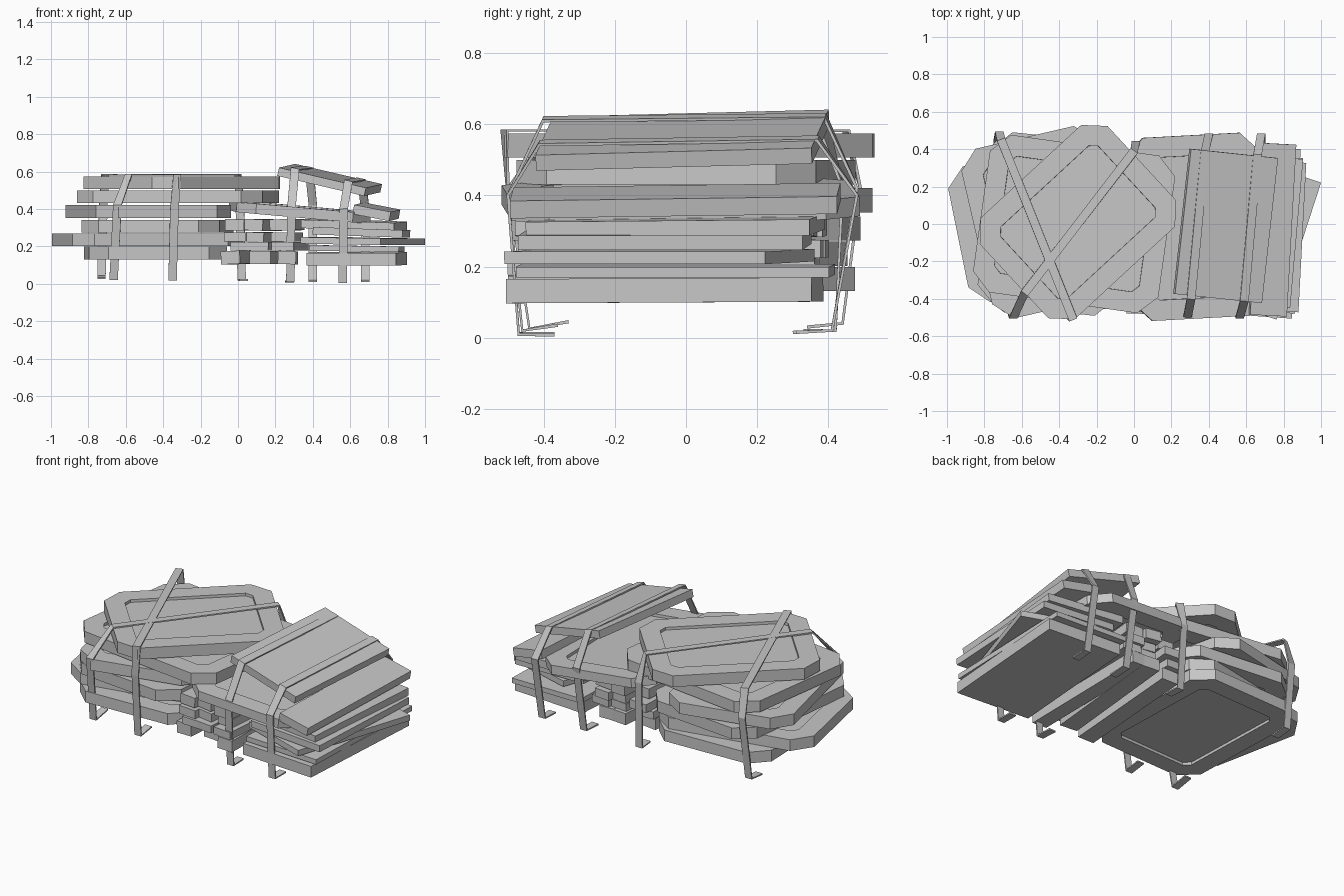
import bpy, bmesh, random
from math import radians
from mathutils import Vector

cube = bpy.data.objects.get("Cube")
if cube:
    bpy.data.objects.remove(cube, do_unlink=True)

grey = bpy.data.materials.new("plain_grey")
grey.use_nodes = True
grey.diffuse_color = (0.57, 0.57, 0.57, 1)
grey.node_tree.nodes["Principled BSDF"].inputs["Base Color"].default_value = (0.57, 0.57, 0.57, 1)


def finish(name, bm, loc=(0, 0, 0), rot=(0, 0, 0)):
    bmesh.ops.recalc_face_normals(bm, faces=bm.faces)
    mesh = bpy.data.meshes.new(name)
    bm.to_mesh(mesh)
    bm.free()
    mesh.materials.append(grey)
    ob = bpy.data.objects.new(name, mesh)
    bpy.context.collection.objects.link(ob)
    ob.location = loc
    ob.rotation_euler = [radians(a) for a in rot]
    return ob


def board(name, size, loc, rot):
    bm = bmesh.new()
    bmesh.ops.create_cube(bm, size=1)
    bmesh.ops.scale(bm, vec=size, verts=bm.verts)
    return finish(name, bm, loc, rot)


def panel(name, loc, rot, length=0.93, width=0.74, thick=0.068, cut=0.1):
    """Slab with cut corners and a recessed field on both sides."""
    bm = bmesh.new()
    hx, hy = length / 2, width / 2
    outline = []
    for sx, sy in ((1, 1), (-1, 1), (-1, -1), (1, -1)):
        pair = [(sx * hx, sy * (hy - cut)), (sx * (hx - cut), sy * hy)]
        outline += pair if sx == sy else pair[::-1]
    rings = [[bm.verts.new((x, y, z)) for x, y in outline] for z in (-thick / 2, thick / 2)]
    caps = [bm.faces.new(ring) for ring in rings]
    for i in range(8):
        j = (i + 1) % 8
        bm.faces.new((rings[0][i], rings[0][j], rings[1][j], rings[1][i]))
    bmesh.ops.recalc_face_normals(bm, faces=bm.faces)
    for f in caps:
        bmesh.ops.inset_region(bm, faces=[f], thickness=0.118)
        bmesh.ops.inset_region(bm, faces=[f], thickness=0.001, depth=-0.016)
    return finish(name, bm, loc, rot)


def strap(name, points, tilt=0.0, width=0.045):
    """Flat ribbon through the points, turned along its run where it lies on top."""
    run = Vector(points[4]) - Vector(points[3])
    across = Vector((run.y, -run.x, 0)).normalized()
    across.z = -tilt * across.x
    bm = bmesh.new()
    rows = []
    for i, p in enumerate(points):
        s = (across if i in (3, 4) else Vector((1, 0, 0))) * width / 2
        rows.append([bm.verts.new(Vector(p) - s), bm.verts.new(Vector(p) + s)])
    for a, b in zip(rows, rows[1:]):
        bm.faces.new((a[0], a[1], b[1], b[0]))
    ob = finish(name, bm)
    mod = ob.modifiers.new("thickness", "SOLIDIFY")
    mod.thickness = 0.009
    mod.offset = 0
    return ob


# Stack of cut-corner panels on the right-hand side
stack = [
    (-0.44, 0.00, 0.165, 92), (-0.484, 0.018, 0.236, 11.5), (-0.43, 0.00, 0.307, 84),
    (-0.48, 0.01, 0.386, 103), (-0.30, 0.01, 0.54, 42.7),
]
for i, (x, y, z, yaw) in enumerate(stack):
    panel(f"stacked_panel_{i + 1}", (x, y, z), (0, 0, yaw))
panel("large_stacked_panel", (-0.32, 0.0, 0.465), (0, 0, -8), length=1.0, width=0.85)

# Wide boards fanned out on the left-hand side: size, centre, rotation
boards = [
    ((0.48, 0.86, 0.068), (0.635, -0.06, 0.133), (0.3, 0, -4)),
    ((0.48, 0.88, 0.03), (0.635, -0.03, 0.188), (0, 1, -2)),
    ((0.45, 0.77, 0.035), (0.667, -0.075, 0.228), (0, 1, -18)),
    ((0.48, 0.80, 0.04), (0.66, -0.06, 0.275), (0, 2, -3)),
    ((0.50, 0.80, 0.045), (0.62, -0.03, 0.315), (0.5, 2, -5)),
    ((0.20, 0.92, 0.05), (0.74, -0.03, 0.385), (0.8, 11, -3)),
    ((0.48, 0.78, 0.045), (0.49, -0.01, 0.555), (1.5, 13, -6)),
]
for i, (size, loc, rot) in enumerate(boards):
    board(f"wide_board_{i + 1}", size, loc, rot)

# Panel lying over the beams, under the top board
panel("middle_panel", (0.33, -0.015, 0.385), (5, -0.8, 93), length=0.98, width=0.72, thick=0.055)

# Narrow beams filling the gap between the stacks
random.seed(4)
for layer, (z, thick) in enumerate([(0.14, 0.07), (0.2, 0.045), (0.25, 0.05), (0.315, 0.06)]):
    for col in range(3):
        x = 0.0 + col * 0.14 + random.uniform(-0.02, 0.02)
        y = random.uniform(-0.07, -0.01)
        board(f"narrow_beam_{layer + 1}_{col + 1}",
              (random.uniform(0.09, 0.12), random.uniform(0.78, 0.88), thick),
              (x, y, z), (0, random.uniform(-3, 3), random.uniform(-8, 1)))

# Straps with bent feet, from the front foot over the top to the back foot
strap("panel_strap_long", [
    (-0.35, -0.36, 0.035), (-0.35, -0.46, 0.02), (-0.34, -0.5, 0.4), (-0.325, -0.51, 0.582),
    (-0.71, 0.45, 0.582), (-0.72, 0.49, 0.42), (-0.73, 0.44, 0.04), (-0.73, 0.34, 0.03)])
strap("panel_strap_cross", [
    (-0.665, -0.33, 0.045), (-0.665, -0.44, 0.025), (-0.645, -0.5, 0.42), (-0.585, -0.37, 0.582),
    (0.0, 0.39, 0.582), (0.01, 0.44, 0.42), (0.02, 0.42, 0.02), (0.03, 0.33, 0.02)])
strap("board_strap_inner", [
    (0.275, -0.37, 0.012), (0.28, -0.47, 0.012), (0.285, -0.5, 0.4), (0.305, -0.4, 0.614),
    (0.38, 0.39, 0.622), (0.4, 0.48, 0.42), (0.4, 0.41, 0.02), (0.4, 0.3, 0.015)], 0.23)
strap("board_strap_outer", [
    (0.56, -0.37, 0.008), (0.56, -0.47, 0.008), (0.565, -0.5, 0.4), (0.59, -0.41, 0.547),
    (0.66, 0.37, 0.559), (0.68, 0.48, 0.4), (0.68, 0.41, 0.02), (0.68, 0.31, 0.015)], 0.23)
